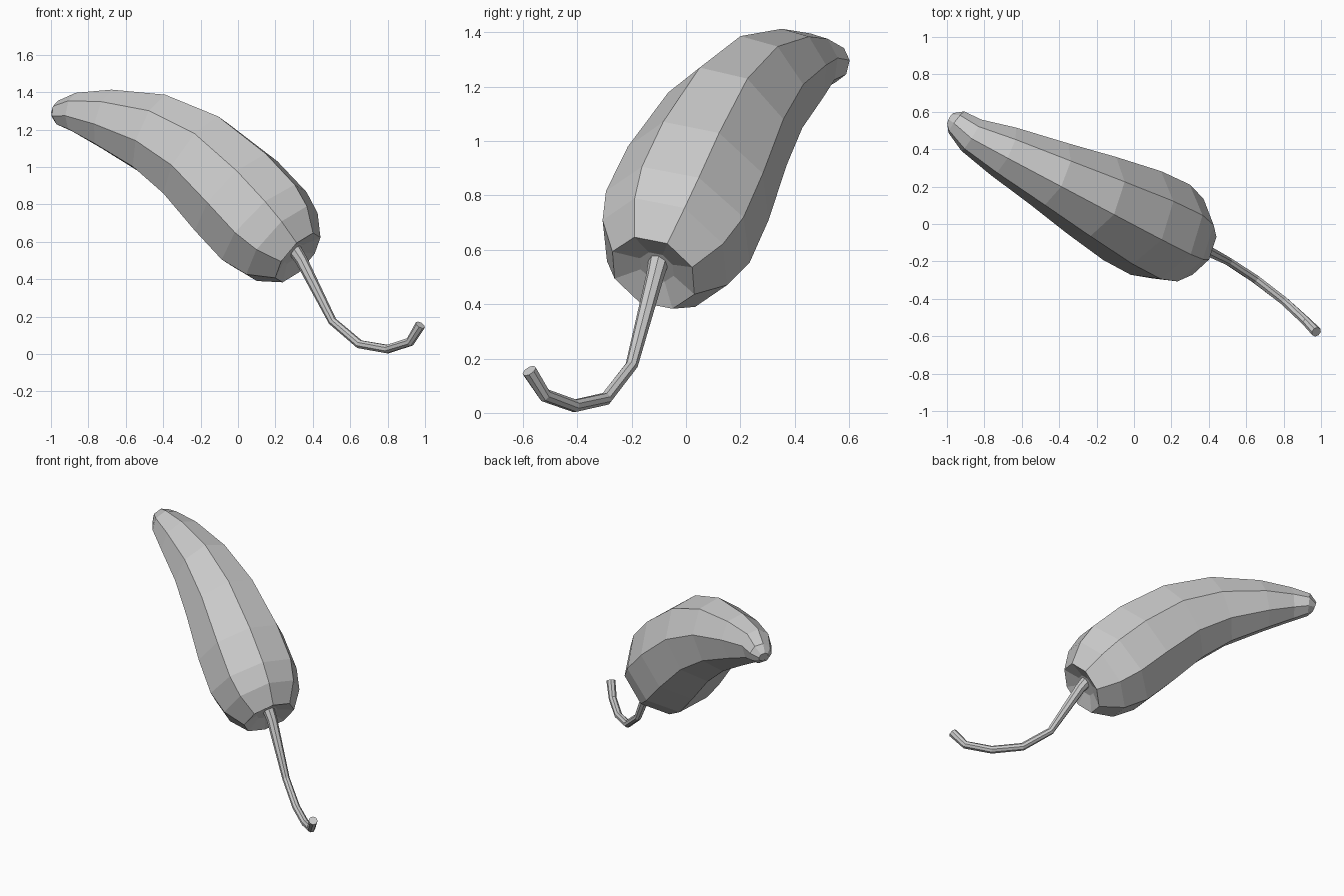
import bpy, bmesh, math
from mathutils import Vector

if "Cube" in bpy.data.objects:
    bpy.data.objects.remove(bpy.data.objects["Cube"])

# Sideways direction of the pepper's bending plane
SIDE = Vector((0.447, 0.894, 0)).normalized()


def sweep(name, rings, sides, phase, dimple=0.0):
    """Loft rings (x, y, z, radius in bend plane, radius sideways)."""
    bm = bmesh.new()
    pts = [Vector(r[:3]) for r in rings]
    loops = []
    for i, r in enumerate(rings):
        t = pts[min(i + 1, len(pts) - 1)] - pts[max(i - 1, 0)]
        up = SIDE.cross(t).normalized()
        side = t.cross(up).normalized()
        loop = []
        for k in range(sides):
            a = phase + math.tau * k / sides
            loop.append(bm.verts.new(pts[i] + up * math.cos(a) * r[3] + side * math.sin(a) * r[4]))
        loops.append(loop)
    for a, b in zip(loops, loops[1:]):
        for k in range(sides):
            n = (k + 1) % sides
            bm.faces.new((a[k], a[n], b[n], b[k]))
    start = bm.faces.new(loops[0])
    bm.faces.new(loops[-1])
    bmesh.ops.recalc_face_normals(bm, faces=bm.faces)
    # Sunken hollow around the stem
    if dimple:
        bmesh.ops.inset_region(bm, faces=[start], thickness=0.1, depth=-dimple)
    me = bpy.data.meshes.new(name)
    bm.to_mesh(me)
    bm.free()
    ob = bpy.data.objects.new(name, me)
    bpy.context.collection.objects.link(ob)
    return ob


# Pepper body: x, z, radius in bend plane, radius sideways
profile = [
    (0.32, 0.515, 0.17, 0.17), (0.235, 0.59, 0.265, 0.255),
    (0.14, 0.685, 0.305, 0.29), (-0.01, 0.845, 0.305, 0.285),
    (-0.225, 1.045, 0.275, 0.245), (-0.45, 1.175, 0.23, 0.195),
    (-0.70, 1.255, 0.165, 0.145), (-0.87, 1.29, 0.108, 0.10),
    (-0.95, 1.285, 0.07, 0.072), (-0.982, 1.275, 0.03, 0.035),
]
body = [(x, 0.04 - 0.5 * x + (0.03 if x < -0.9 else 0), z, a, b) for x, z, a, b in profile]
sweep("pepper_body", body, 8, math.radians(36), dimple=0.035)

# Curved stem
path = [
    (0.30, -0.10, 0.56, 0.038), (0.34, -0.115, 0.50, 0.033),
    (0.505, -0.20, 0.175, 0.023), (0.65, -0.295, 0.052, 0.024),
    (0.80, -0.41, 0.026, 0.024), (0.92, -0.52, 0.065, 0.025),
    (0.975, -0.577, 0.155, 0.028),
]
sweep("stem", [(x, y, z, r, r) for x, y, z, r in path], 8, math.radians(22.5))
